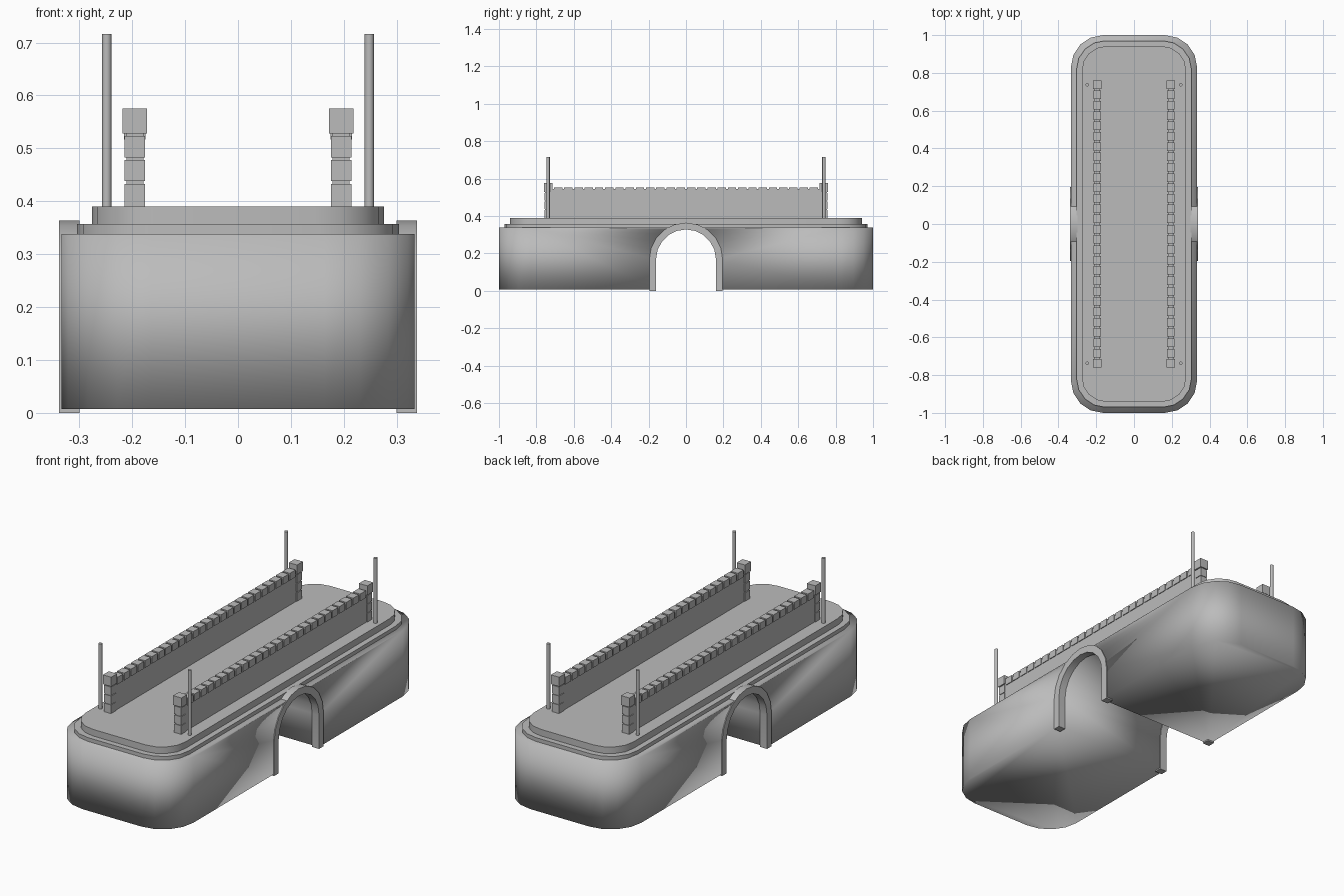
import bpy, bmesh, math

if "Cube" in bpy.data.objects:
    bpy.data.objects.remove(bpy.data.objects["Cube"])

stone = bpy.data.materials.new("grey_stone")
stone.diffuse_color = (0.5, 0.5, 0.5, 1)
stone.use_nodes = True
stone.node_tree.nodes["Principled BSDF"].inputs["Base Color"].default_value = stone.diffuse_color


def finish(name, bm, smooth=None):
    """Turn a bmesh into an object; smooth is None, 'all' or an angle in degrees."""
    bmesh.ops.recalc_face_normals(bm, faces=bm.faces)
    me = bpy.data.meshes.new(name)
    bm.to_mesh(me)
    bm.free()
    me.materials.append(stone)
    ob = bpy.data.objects.new(name, me)
    bpy.context.collection.objects.link(ob)
    bpy.ops.object.select_all(action='DESELECT')
    ob.select_set(True)
    bpy.context.view_layer.objects.active = ob
    if smooth == 'all':
        bpy.ops.object.shade_smooth()
    elif smooth:
        bpy.ops.object.shade_smooth_by_angle(angle=math.radians(smooth))
    return ob


def prism(bm, points, offset):
    """Extrude a closed outline along an offset vector."""
    face = bm.faces.new([bm.verts.new(p) for p in points])
    ext = bmesh.ops.extrude_face_region(bm, geom=[face])
    verts = [g for g in ext["geom"] if isinstance(g, bmesh.types.BMVert)]
    bmesh.ops.translate(bm, verts=verts, vec=offset)


def box(bm, x, y, z0, z1, sx, sy):
    res = bmesh.ops.create_cube(bm, size=1)
    for v in res["verts"]:
        v.co = (x + v.co.x * sx, y + v.co.y * sy, (z0 + z1) / 2 + v.co.z * (z1 - z0))


def rounded_slab(name, hx, hy, r, z0, z1, smooth):
    pts = []
    for sx, sy, a0 in ((1, 1, 0), (-1, 1, 90), (-1, -1, 180), (1, -1, 270)):
        for i in range(5):
            a = math.radians(a0 + i * 22.5)
            pts.append((sx * (hx - r) + r * math.cos(a), sy * (hy - r) + r * math.sin(a), z0))
    bm = bmesh.new()
    prism(bm, pts, (0, 0, z1 - z0))
    return finish(name, bm, smooth)


def arch(x, r, spring, bottom, n=10):
    """Arch outline in the yz plane, from one foot to the other."""
    curve = [(x, r * math.cos(math.pi * i / n), spring + r * math.sin(math.pi * i / n))
             for i in range(n + 1)]
    return [(x, r, bottom)] + curve + [(x, -r, bottom)]


# bridge body with a tunnel cut through it
body = rounded_slab("bridge_body", 0.334, 1.0, 0.17, 0.007, 0.338, 'all')
bm = bmesh.new()
prism(bm, arch(-0.5, 0.164, 0.168, -0.1), (1, 0, 0))
cutter = finish("tunnel_cutter", bm, 'all')
cutter.hide_render = True
mod = body.modifiers.new("tunnel", 'BOOLEAN')
mod.operation = 'DIFFERENCE'
mod.solver = 'EXACT'
mod.object = cutter
bpy.context.view_layer.objects.active = body
bpy.ops.object.modifier_apply(modifier=mod.name)
bpy.data.objects.remove(cutter)

# stepped deck
rounded_slab("lower_deck_step", 0.304, 0.97, 0.15, 0.336, 0.357, 40)
rounded_slab("upper_deck", 0.276, 0.942, 0.13, 0.355, 0.39, 40)

for side, s in (("left", -1), ("right", 1)):
    # arch trim
    bm = bmesh.new()
    outline = arch(s * 0.3, 0.196, 0.168, 0) + arch(s * 0.3, 0.16, 0.168, 0)[::-1]
    prism(bm, outline, (s * 0.038, 0, 0))
    finish(side + "_arch_trim", bm, 40)

    # parapet wall with a row of capping blocks
    x = s * 0.195
    bm = bmesh.new()
    box(bm, x, 0, 0.388, 0.543, 0.032, 1.46)
    finish(side + "_parapet_wall", bm)
    bm = bmesh.new()
    count, pitch = 26, 0.0547
    for i in range(count):
        box(bm, x, (i - (count - 1) / 2) * pitch, 0.517, 0.553, 0.04, 0.045)
    finish(side + "_parapet_blocks", bm)

    for end, e in (("front", -1), ("back", 1)):
        # end pillar of stacked blocks
        y = e * 0.737
        bm = bmesh.new()
        box(bm, x, y, 0.388, 0.53, 0.032, 0.032)
        for z0, z1, w in ((0.388, 0.433, 0.039), (0.438, 0.478, 0.039),
                          (0.483, 0.523, 0.039), (0.528, 0.575, 0.046)):
            box(bm, x, y, z0, z1, w, w)
        finish(f"{side}_{end}_pillar", bm)

        # pole
        bm = bmesh.new()
        res = bmesh.ops.create_cone(bm, cap_ends=True, segments=12, radius1=0.009,
                                    radius2=0.009, depth=0.328)
        bmesh.ops.translate(bm, verts=res["verts"], vec=(s * 0.248, y, 0.552))
        finish(f"{side}_{end}_pole", bm, 40)
